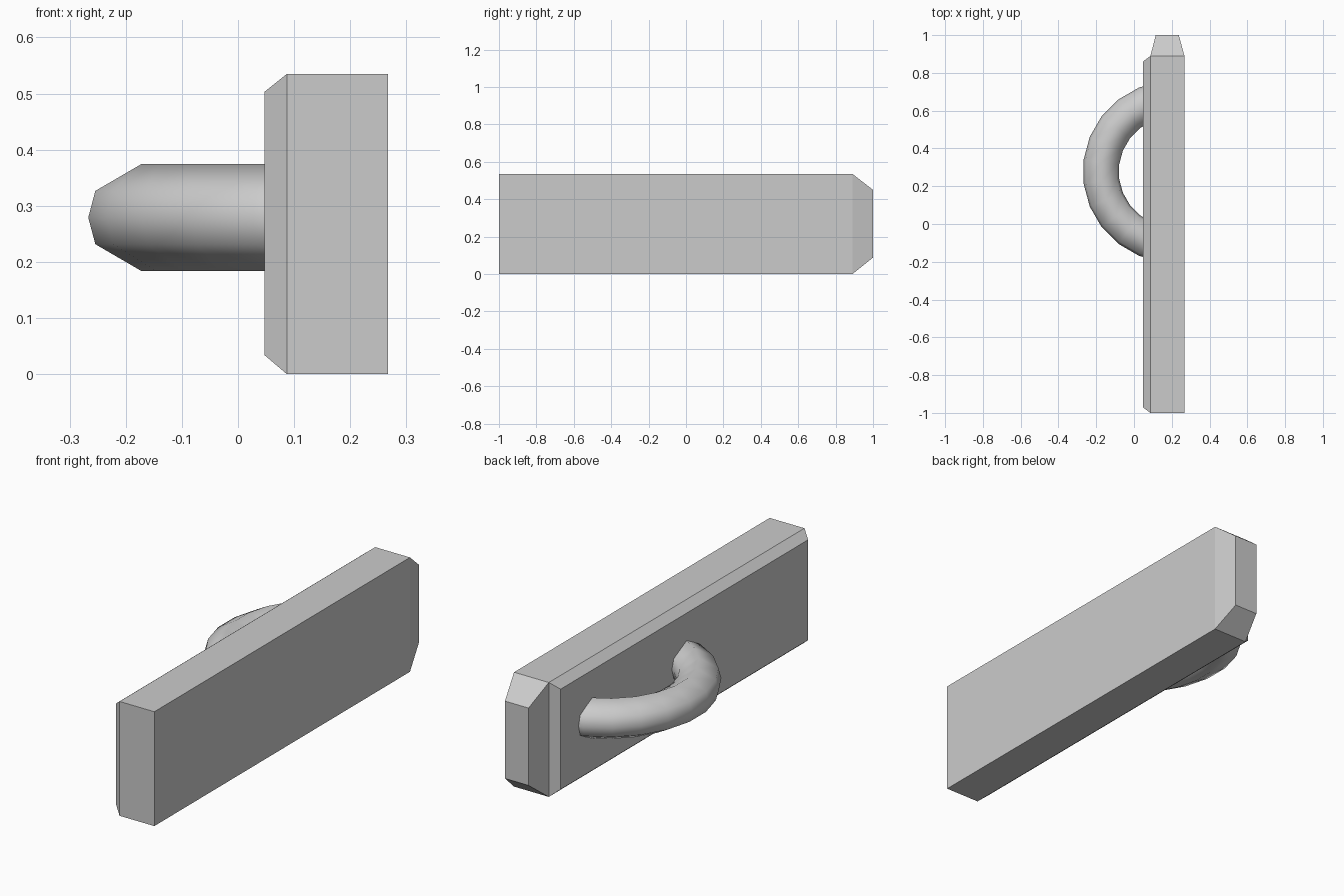
import bpy, bmesh, math
from mathutils import Vector

if "Cube" in bpy.data.objects:
    bpy.data.objects.remove(bpy.data.objects["Cube"])


def make_object(name, bm, smooth=False):
    bmesh.ops.recalc_face_normals(bm, faces=bm.faces)
    mesh = bpy.data.meshes.new(name)
    bm.to_mesh(mesh)
    bm.free()
    for p in mesh.polygons:
        p.use_smooth = smooth
    obj = bpy.data.objects.new(name, mesh)
    bpy.context.collection.objects.link(obj)
    return obj


def extrude_taper(bm, direction, lo, hi):
    """Extrude the face pointing along direction and fit it to the box lo..hi."""
    face = max(bm.faces, key=lambda f: f.normal.dot(direction))
    old = face.calc_center_median()
    face = bmesh.ops.extrude_discrete_faces(bm, faces=[face])["faces"][0]
    for v in face.verts:
        v.co = Vector([hi[i] if v.co[i] > old[i] else lo[i] for i in range(3)])
    bm.normal_update()


# Bar: box with a chamfered handle side and a tapered end
bm = bmesh.new()
bmesh.ops.create_cube(bm, size=1)
lo, hi = Vector((0.087, -1, 0)), Vector((0.267, 0.89, 0.535))
for v in bm.verts:
    v.co = Vector([hi[i] if v.co[i] > 0 else lo[i] for i in range(3)])
bm.normal_update()
extrude_taper(bm, Vector((-1, 0, 0)), (0.047, -0.97, 0.034), (0.047, 0.86, 0.503))
extrude_taper(bm, Vector((0, 1, 0)), (0.115, 1, 0.088), (0.237, 1, 0.45))
make_object("bar", bm)

# Handle: half ring with eight-sided section, ends buried in the bar
CENTER = Vector((0.211, 0.277, 0.279))
MAJOR, MINOR = 0.387, 0.095
SECTION = [math.radians(a) for a in (0, 30, 90, 150, 180, 210, 270, 330)]
bm = bmesh.new()
rings = []
for i in range(12):
    t = math.radians(-82.5 + 15 * i)
    ring = []
    for a in SECTION:
        r = MAJOR + MINOR * math.cos(a)
        ring.append(bm.verts.new(CENTER + Vector(
            (-r * math.cos(t), r * math.sin(t), MINOR * math.sin(a)))))
    rings.append(ring)
n = len(SECTION)
for a, b in zip(rings, rings[1:]):
    for j in range(n):
        bm.faces.new((a[j], a[(j + 1) % n], b[(j + 1) % n], b[j]))
bm.faces.new(rings[0])
bm.faces.new(rings[-1])
make_object("handle", bm, smooth=True)
